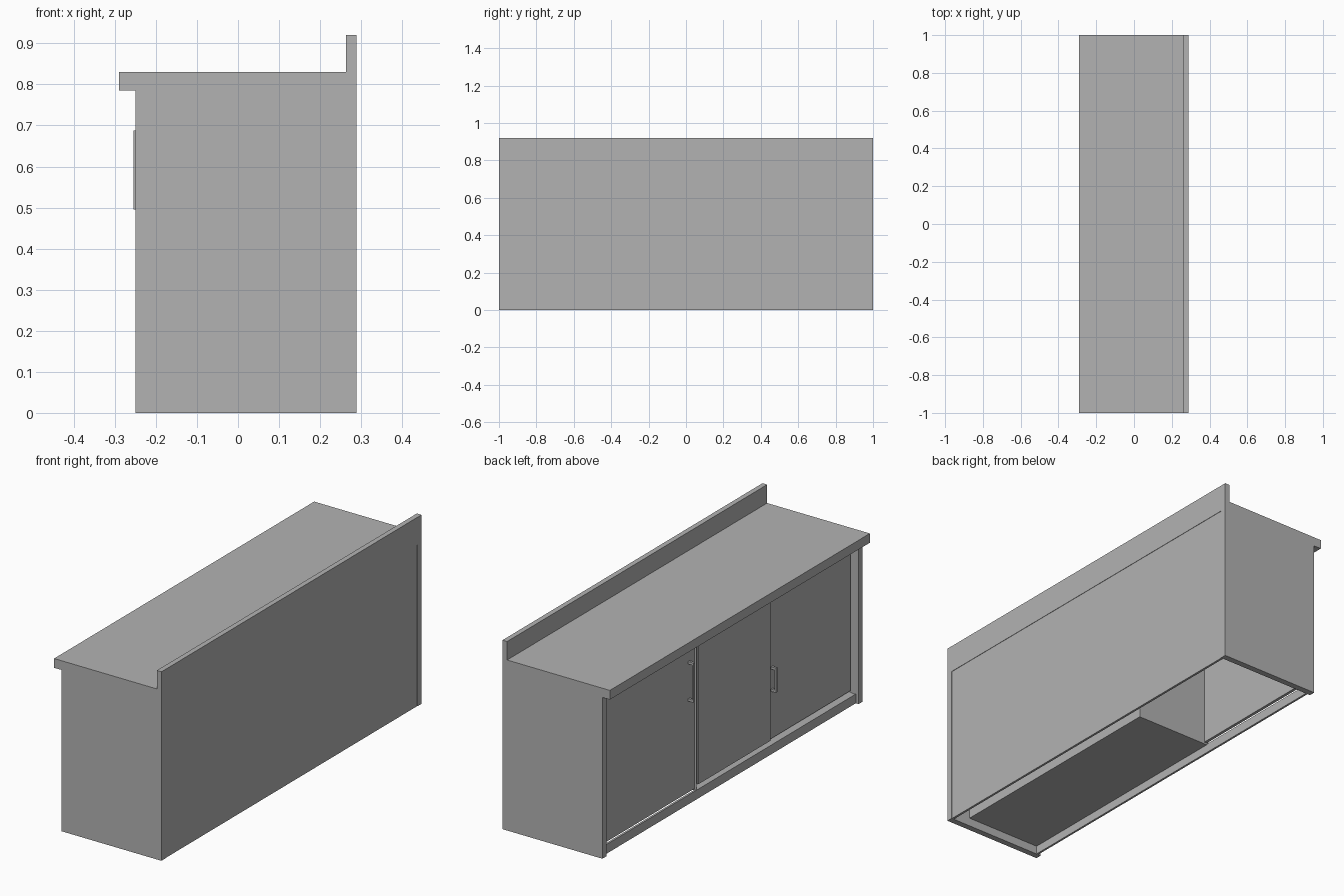
import bpy
import bmesh

cube = bpy.data.objects.get("Cube")
if cube:
    bpy.data.objects.remove(cube, do_unlink=True)

grey = bpy.data.materials.new("plain_grey")
grey.use_nodes = True
COLOUR = (0.45, 0.45, 0.45, 1)
grey.diffuse_color = COLOUR
grey.node_tree.nodes["Principled BSDF"].inputs["Base Color"].default_value = COLOUR


def finish(name, bm):
    bmesh.ops.recalc_face_normals(bm, faces=bm.faces)
    mesh = bpy.data.meshes.new(name)
    bm.to_mesh(mesh)
    bm.free()
    mesh.materials.append(grey)
    obj = bpy.data.objects.new(name, mesh)
    bpy.context.collection.objects.link(obj)
    return obj


def add_box(bm, xs, ys, zs):
    verts = bmesh.ops.create_cube(bm, size=1)["verts"]
    for v in verts:
        for axis, (lo, hi) in enumerate((xs, ys, zs)):
            v.co[axis] = lo if v.co[axis] < 0 else hi


def box(name, xs, ys, zs):
    bm = bmesh.new()
    add_box(bm, xs, ys, zs)
    return finish(name, bm)


BACK, FRONT = 0.288, -0.25
INNER = 0.97       # inside faces of the end panels
UNDER = 0.785      # underside of the worktop
FACE = -0.235      # front of the inner cabinet
DIVIDE = 0.256     # end of the inner cabinet

# Worktop with upstand, one profile extruded along the length
profile = [(-0.29, UNDER), (BACK, UNDER), (BACK, 0.92), (0.263, 0.92),
           (0.263, 0.83), (-0.29, 0.83)]
bm = bmesh.new()
face = bm.faces.new([bm.verts.new((x, -1, z)) for x, z in profile])
ext = bmesh.ops.extrude_face_region(bm, geom=[face])["geom"]
bmesh.ops.translate(bm, vec=(0, 2, 0),
                    verts=[g for g in ext if isinstance(g, bmesh.types.BMVert)])
finish("worktop", bm)

# End panels, back and plinth
for side, (a, b) in {"right": (-1, -INNER), "left": (INNER, 1)}.items():
    box(side + "_end_panel", (FRONT, BACK), (a, b), (0, UNDER))
box("back_panel", (0.275, BACK - 0.002), (-INNER, INNER), (0, UNDER))
box("plinth", (FACE, -0.225), (-INNER, INNER), (0, 0.045))

# Inner cabinet: a closed box with a shallow opening in its front
cabinet = box("inner_cabinet", (FACE, 0.18), (-INNER, DIVIDE), (0.041, UNDER))
bm = bmesh.new()
bm.from_mesh(cabinet.data)
front = min(bm.faces, key=lambda f: f.calc_center_median().x)
bmesh.ops.inset_region(bm, faces=[front], thickness=0.022, depth=0)
bmesh.ops.translate(bm, verts=front.verts, vec=(0.025, 0, 0))
bm.to_mesh(cabinet.data)
bm.free()

# Doors
box("hinged_door", (-0.225, -0.21), (DIVIDE, INNER - 0.003), (0.05, UNDER - 0.004))
box("middle_sliding_door", (-0.231, -0.224), (-0.32, DIVIDE - 0.022), (0.065, 0.763))
box("right_sliding_door", (-0.221, -0.212), (-INNER + 0.022, -0.3), (0.065, 0.763))


# Pull handles: an upright bar on two short legs
def handle(name, door_x, bar_x, y, zs, half):
    bm = bmesh.new()
    lo, hi = zs
    t = 2 * half
    add_box(bm, (bar_x, bar_x + 0.007), (y - half, y + half), zs)
    for z in (lo, hi - t):
        add_box(bm, (bar_x + 0.007, door_x), (y - half, y + half), (z, z + t))
    finish(name, bm)


handle("hinged_door_handle", -0.224, -0.255, 0.3, (0.495, 0.688), 0.006)
handle("sliding_door_handle", -0.22, -0.247, -0.345, (0.295, 0.415), 0.006)
